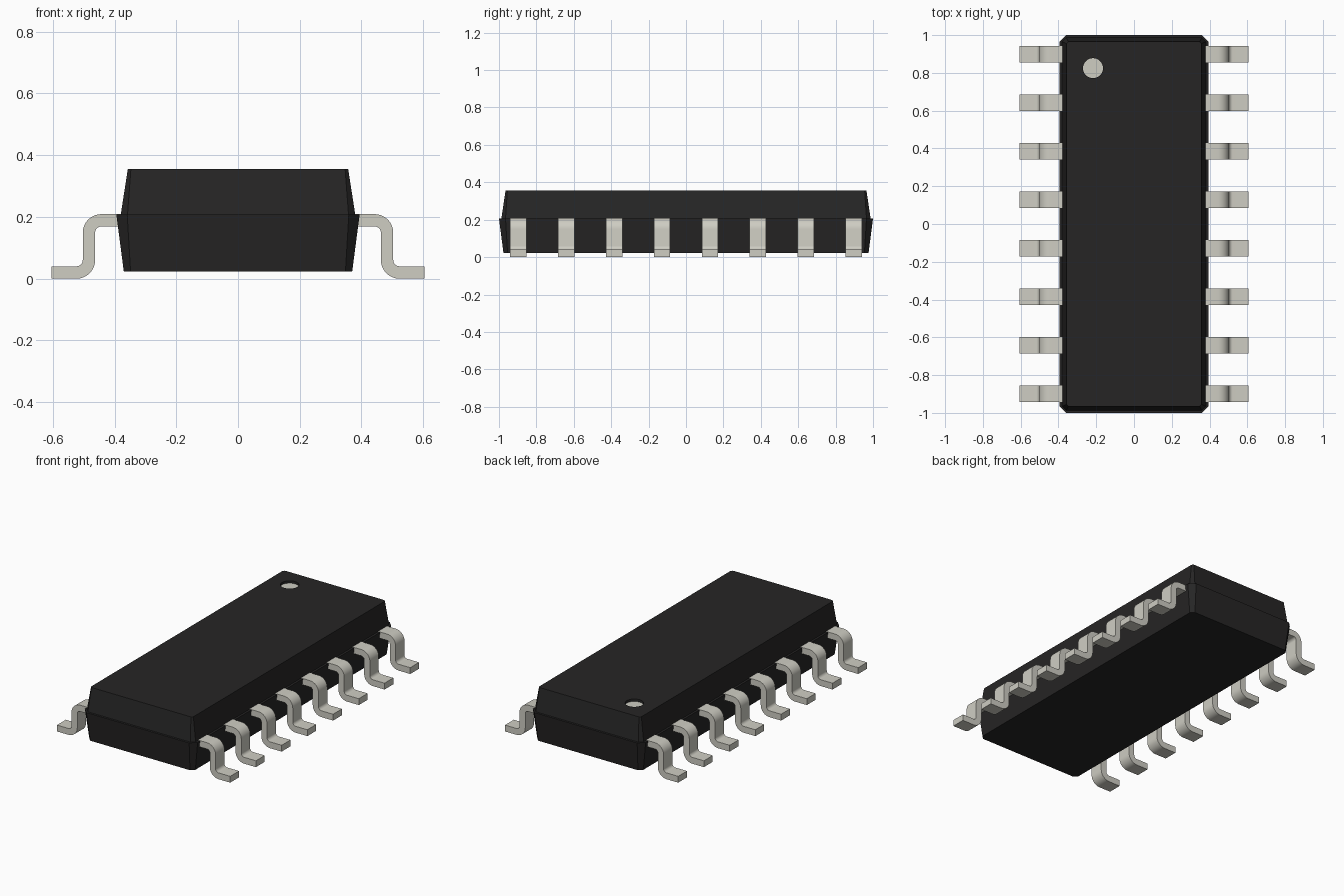
import bpy, bmesh, math

cube = bpy.data.objects.get("Cube")
if cube:
    bpy.data.objects.remove(cube, do_unlink=True)


def material(name, rgb):
    m = bpy.data.materials.new(name)
    m.use_nodes = True
    m.diffuse_color = (*rgb, 1)
    m.node_tree.nodes["Principled BSDF"].inputs["Base Color"].default_value = (*rgb, 1)
    return m


black = material("black plastic", (0.0194, 0.0187, 0.0187))
metal = material("pale metal", (0.62, 0.61, 0.545))


def add_object(name, mesh):
    obj = bpy.data.objects.new(name, mesh)
    bpy.context.collection.objects.link(obj)
    return obj


def finish(bm, name, mats):
    bmesh.ops.recalc_face_normals(bm, faces=bm.faces)
    mesh = bpy.data.meshes.new(name)
    bm.to_mesh(mesh)
    bm.free()
    for m in mats:
        mesh.materials.append(m)
    return add_object(name, mesh)


def ring(bm, pts, z):
    return [bm.verts.new((x, y, z)) for x, y in pts]


def bridge(bm, a, b):
    n = len(a)
    for i in range(n):
        bm.faces.new((a[i], a[(i + 1) % n], b[(i + 1) % n], b[i]))


def chamfered(hx, hy, c):
    return [(hx, -hy + c), (hx, hy - c), (hx - c, hy), (-hx + c, hy),
            (-hx, hy - c), (-hx, -hy + c), (-hx + c, -hy), (hx - c, -hy)]


# Body: tapered halves with a small ledge at the seam
SEAM, TOP = 0.207, 0.355
bm = bmesh.new()
levels = [(0.37, 0.976, 0.022, 0.023), (0.394, 1.0, 0.035, SEAM),
          (0.38, 0.987, 0.022, SEAM), (0.357, 0.965, 0.01, TOP)]
rings = [ring(bm, chamfered(hx, hy, c), z) for hx, hy, c, z in levels]
bm.faces.new(rings[0])
for a, b in zip(rings, rings[1:]):
    bridge(bm, a, b)

# Round recess in the top face, with a pale floor
circle = [(-0.217 + 0.053 * math.cos(i * math.tau / 32),
           0.825 + 0.053 * math.sin(i * math.tau / 32)) for i in range(32)]
rim, floor = ring(bm, circle, TOP), ring(bm, circle, TOP - 0.015)
bridge(bm, rim, floor)
bm.faces.new(floor).material_index = 1
edges = []
for loop in (rings[-1], rim):
    for i, v in enumerate(loop):
        edges.append(bm.edges.get((v, loop[(i + 1) % len(loop)])))
bmesh.ops.triangle_fill(bm, edges=edges, use_beauty=True, normal=(0, 0, 1))
finish(bm, "chip_body", [black, metal])

# Pin side profile: gull-wing strip with two rounded bends
T, Z_PIN, X_TIP, HALF_W = 0.04, 0.209, 0.605, 0.044
R_OUT, R_IN = 0.06, 0.02


def arc(cx, cz, r, start, end, n=8):
    return [(cx + r * math.cos(math.radians(start + (end - start) * i / n)),
             cz + r * math.sin(math.radians(start + (end - start) * i / n)))
            for i in range(n + 1)]


upper = (0.443, Z_PIN - R_OUT)
lower = (0.523, R_OUT)
profile = ([(0.36, Z_PIN)] + arc(*upper, R_OUT, 90, 0)
           + arc(*lower, R_IN, 180, 270)
           + [(X_TIP, T), (X_TIP, 0)]
           + arc(*lower, R_OUT, 270, 180)
           + arc(*upper, R_IN, 0, 90) + [(0.36, Z_PIN - T)])
bm = bmesh.new()
sides = [[bm.verts.new((x, y, z)) for x, z in profile] for y in (-HALF_W, HALF_W)]
bridge(bm, *sides)
for s in sides:
    bm.faces.new(s)
first = finish(bm, "left_pin_1", [metal])
bpy.ops.object.select_all(action='DESELECT')
first.select_set(True)
bpy.context.view_layer.objects.active = first
bpy.ops.object.shade_smooth_by_angle(angle=math.radians(30))

# Eight pins along each long side
PITCH = 0.2565
for i in range(8):
    y = (i - 3.5) * PITCH
    left = first if i == 0 else add_object(f"left_pin_{i + 1}", first.data)
    left.location.y = y
    right = add_object(f"right_pin_{i + 1}", first.data)
    right.location.y = y
    right.rotation_euler.z = math.pi
